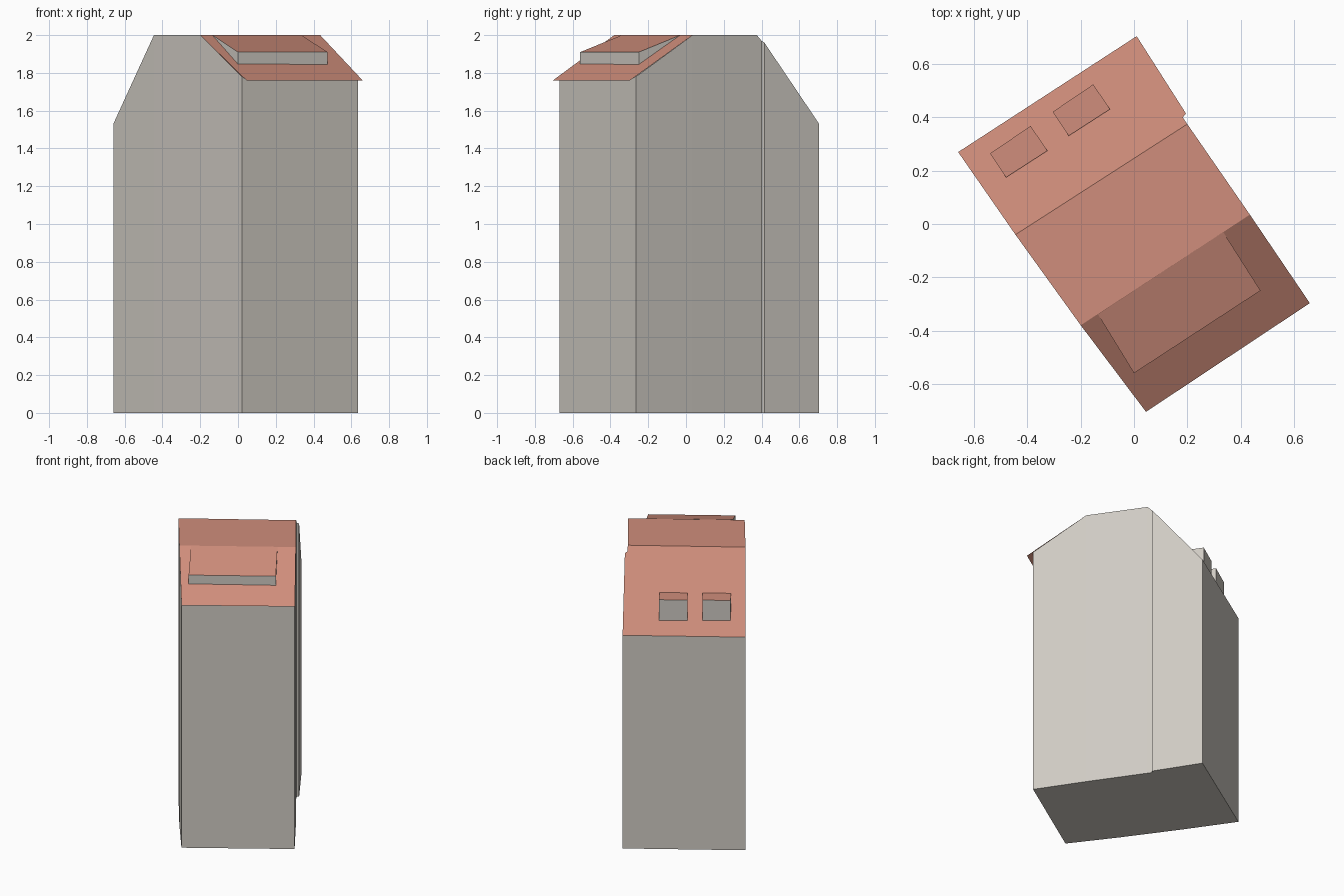
import bpy
import bmesh

default_cube = bpy.data.objects.get("Cube")
if default_cube:
    bpy.data.objects.remove(default_cube, do_unlink=True)


def make_material(name, colour):
    material = bpy.data.materials.new(name)
    material.use_nodes = True
    material.diffuse_color = colour
    material.node_tree.nodes["Principled BSDF"].inputs["Base Color"].default_value = colour
    return material


wall_grey = make_material("wall grey", (0.63, 0.60, 0.55, 1))
roof_red = make_material("roof red", (0.63, 0.27, 0.20, 1))


def finish(name, mesh_data):
    """Turn the bmesh into an object; upward faces become roof."""
    mesh_data.normal_update()
    for face in mesh_data.faces:
        face.material_index = 1 if face.normal.z > 0.2 else 0
    mesh = bpy.data.meshes.new(name)
    mesh_data.to_mesh(mesh)
    mesh_data.free()
    mesh.materials.append(wall_grey)
    mesh.materials.append(roof_red)
    part = bpy.data.objects.new(name, mesh)
    bpy.context.collection.objects.link(part)
    return part


def build_shell(name, lower, upper, cap):
    """Join two matching anticlockwise rings with walls and a floor."""
    mesh_data = bmesh.new()
    bottom = [mesh_data.verts.new(point) for point in lower]
    top = [mesh_data.verts.new(point) for point in upper]
    count = len(bottom)
    for i in range(count):
        j = (i + 1) % count
        mesh_data.faces.new((bottom[i], bottom[j], top[j], top[i]))
    mesh_data.faces.new(list(reversed(bottom)))
    if cap:
        mesh_data.faces.new(top)
    return finish(name, mesh_data)


# Shared roof corners
EAVE, RIDGE = 1.53, 2.0
front_ridge = [(0.435, 0.035, RIDGE), (-0.2, -0.38, RIDGE)]
back_ridge = [(0.2, 0.375, RIDGE), (-0.445, -0.04, RIDGE)]
step = [(0.183, 0.40, 1.97), (0.195, 0.415, 1.96)]
back_eave = [(0.01, 0.705, EAVE), (-0.66, 0.27, EAVE)]
front_eave = [(0.045, -0.705, 1.76), (0.66, -0.297, 1.76)]
front_wall = [(0.02, -0.67, 1.78), (0.635, -0.265, 1.78)]

# Body walls follow the roof outline
outline = front_wall + [front_ridge[0], back_ridge[0]] + step + back_eave
outline += [back_ridge[1], front_ridge[1]]
build_shell("house_walls", [(x, y, 0) for x, y, z in outline], outline, cap=False)

# Roof: overhanging front slope, flat crown, steep back slope
roof = bmesh.new()
slopes = (
    front_eave + front_ridge,
    [front_ridge[1], front_ridge[0], back_ridge[0], back_ridge[1]],
    [back_ridge[1], back_ridge[0]] + step + back_eave,
)
for slope in slopes:
    roof.faces.new([roof.verts.new(point) for point in slope])
bmesh.ops.remove_doubles(roof, verts=roof.verts, dist=0.001)
finish("roof", roof)

# Wide front dormer with a sloping lid
front_plan = [(0, -0.56), (0.475, -0.25), (0.335, -0.03), (-0.135, -0.34)]


def raise_plan(plan, front_z, back_z):
    return [(x, y, front_z if i < 2 else back_z) for i, (x, y) in enumerate(plan)]


build_shell("front_dormer", raise_plan(front_plan, 1.81, 1.95),
            raise_plan(front_plan, 1.91, RIDGE), cap=True)

# Pair of small flat-topped back dormers
back_plan = [(-0.54, 0.265), (-0.48, 0.175), (-0.325, 0.275), (-0.388, 0.368)]
for side, shift_x, shift_y in (("right", 0, 0), ("left", 0.235, 0.156)):
    plan = [(x + shift_x, y + shift_y) for x, y in back_plan]
    build_shell("back_dormer_" + side, raise_plan(plan, 1.6, 1.6),
                raise_plan(plan, 1.76, 1.76), cap=True)
